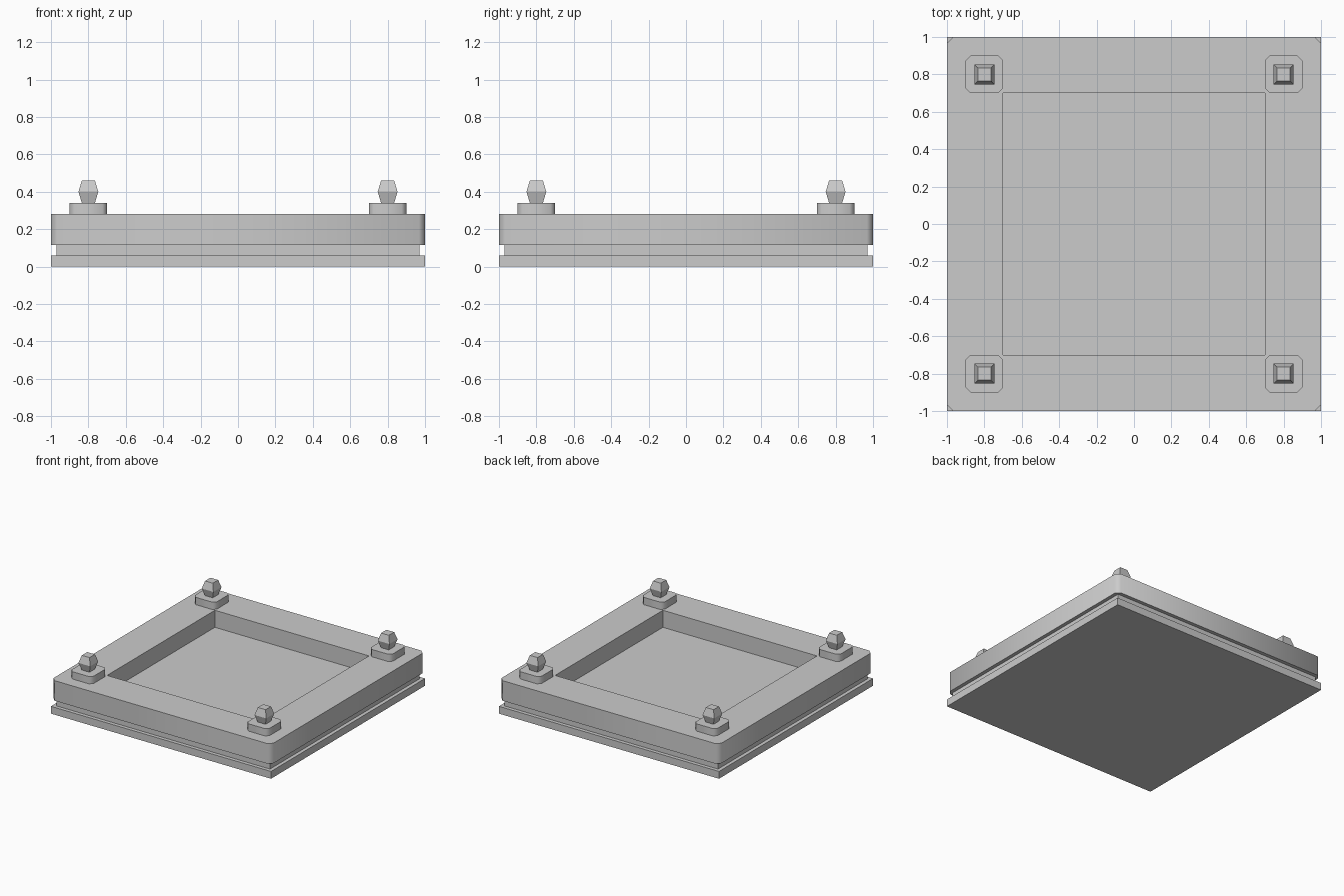
import bpy, bmesh
from math import radians

cube = bpy.data.objects.get("Cube")
if cube:
    bpy.data.objects.remove(cube, do_unlink=True)

COLOUR = (0.6, 0.6, 0.6, 1)
stone = bpy.data.materials.new("grey_stone")
stone.use_nodes = True
stone.diffuse_color = COLOUR
stone.node_tree.nodes["Principled BSDF"].inputs["Base Color"].default_value = COLOUR


def box(name, half, z0, z1, at=(0, 0), chamfer=0, bottom=False):
    """Square block; chamfers its upright edges and, if asked, its lower rim."""
    bm = bmesh.new()
    bmesh.ops.create_cube(bm, size=2)
    for v in bm.verts:
        v.co.x = v.co.x * half + at[0]
        v.co.y = v.co.y * half + at[1]
        v.co.z = z1 if v.co.z > 0 else z0
    if chamfer:
        edges = [e for e in bm.edges
                 if abs(e.verts[0].co.z - e.verts[1].co.z) > 0.01
                 or (bottom and all(v.co.z == z0 for v in e.verts))]
        bmesh.ops.bevel(bm, geom=edges, offset=chamfer, segments=1,
                        affect='EDGES', clamp_overlap=True)
    return finish(name, bm)


def finish(name, bm):
    mesh = bpy.data.meshes.new(name)
    bm.to_mesh(mesh)
    bm.free()
    mesh.materials.append(stone)
    obj = bpy.data.objects.new(name, mesh)
    bpy.context.collection.objects.link(obj)
    return obj


def activate(obj):
    bpy.ops.object.select_all(action='DESELECT')
    obj.select_set(True)
    bpy.context.view_layer.objects.active = obj


def finial(name, at):
    """Square knob, widest at mid height."""
    bm = bmesh.new()
    rings = []
    for r, z in ((0.035, 0.34), (0.053, 0.40), (0.035, 0.46)):
        rings.append([bm.verts.new((at[0] + sx * r, at[1] + sy * r, z))
                      for sx, sy in ((-1, -1), (1, -1), (1, 1), (-1, 1))])
    for low, high in zip(rings, rings[1:]):
        for i in range(4):
            j = (i + 1) % 4
            bm.faces.new((low[i], low[j], high[j], high[i]))
    bm.faces.new(rings[0][::-1])
    bm.faces.new(rings[-1])
    return finish(name, bm)


# Stepped foot
box("base_slab", 1.0, 0, 0.06)
box("neck", 0.97, 0.06, 0.12)

# Rim with a sunken square floor
rim = box("basin_rim", 1.0, 0.115, 0.28, chamfer=0.033, bottom=True)
cutter = box("basin_cutter", 0.7, 0.14, 0.5)
cutter.hide_render = True
cut = rim.modifiers.new("recess", 'BOOLEAN')
cut.operation = 'DIFFERENCE'
cut.solver = 'EXACT'
cut.object = cutter
activate(rim)
bpy.ops.object.modifier_apply(modifier=cut.name)
bpy.data.objects.remove(cutter, do_unlink=True)
bpy.ops.object.shade_smooth_by_angle(angle=radians(60))

# Corner posts
for side, sx in (("left", 1), ("right", -1)):
    for end, sy in (("front", -1), ("back", 1)):
        at = (sx * 0.8, sy * 0.8)
        pad = box(f"{end}_{side}_pad", 0.1, 0.28, 0.34, at, chamfer=0.025)
        activate(pad)
        bpy.ops.object.shade_smooth_by_angle(angle=radians(60))
        finial(f"{end}_{side}_finial", at)
